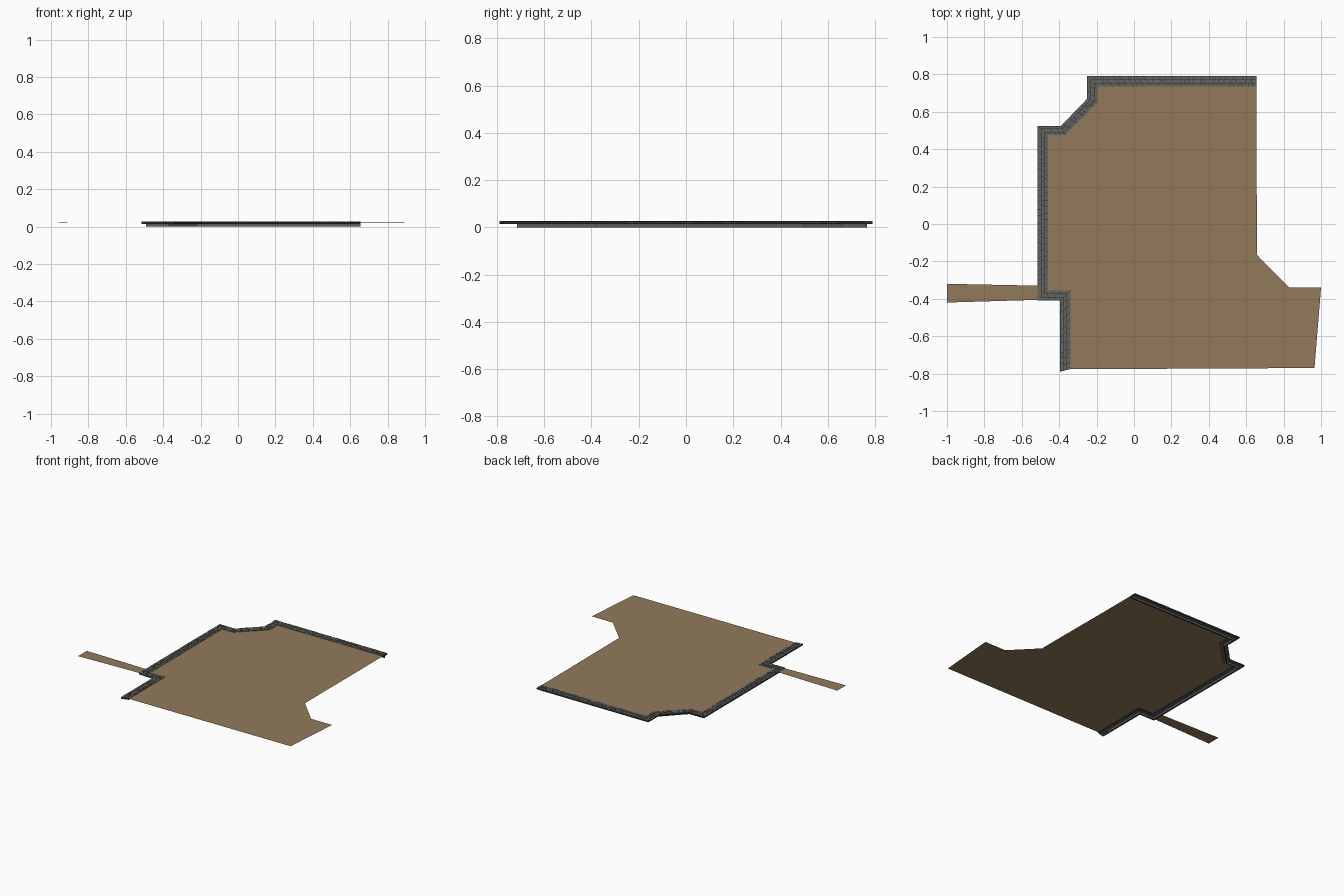
import bpy, bmesh, math, random
from mathutils import Vector

if "Cube" in bpy.data.objects:
    bpy.data.objects.remove(bpy.data.objects["Cube"])

random.seed(4)


def material(name, rgb):
    m = bpy.data.materials.new(name)
    m.diffuse_color = (*rgb, 1)
    m.use_nodes = True
    m.node_tree.nodes["Principled BSDF"].inputs["Base Color"].default_value = m.diffuse_color
    return m


DIRT = material("packed dirt", (0.29, 0.195, 0.105))
STONE = material("grey stone", (0.125, 0.13, 0.12))
GAP = material("dark joint", (0.025, 0.025, 0.027))
WALL = material("wall grey", (0.115, 0.105, 0.11))


def finish(name, bm, *mats):
    me = bpy.data.meshes.new(name)
    bm.to_mesh(me)
    bm.free()
    for m in mats:
        me.materials.append(m)
    ob = bpy.data.objects.new(name, me)
    bpy.context.collection.objects.link(ob)
    return ob


def prism(bm, corners, z0, z1, mat=0, bottom_mat=0):
    """Box on four plan corners."""
    lo = [bm.verts.new((p.x, p.y, z0)) for p in corners]
    hi = [bm.verts.new((p.x, p.y, z1)) for p in corners]
    bm.faces.new(lo[::-1]).material_index = bottom_mat
    bm.faces.new(hi).material_index = mat
    for i in range(4):
        j = (i + 1) % 4
        bm.faces.new((lo[i], lo[j], hi[j], hi[i])).material_index = mat


def sheet(name, outline, step=0.15):
    """Gently uneven ground sheet."""
    bm = bmesh.new()
    f = bm.faces.new([bm.verts.new((x, y, 0)) for x, y in outline])
    f.normal_update()
    if f.normal.z < 0:
        f.normal_flip()
    bmesh.ops.triangulate(bm, faces=bm.faces[:])
    for axis in (Vector((1, 0, 0)), Vector((0, 1, 0))):
        for i in range(-6, 7):
            bmesh.ops.bisect_plane(bm, geom=bm.verts[:] + bm.edges[:] + bm.faces[:],
                                   plane_co=axis * i * step, plane_no=axis)
    for v in bm.verts:
        v.co.z = 0.0235 + 0.0008 * math.sin(7 * v.co.x + 3) * math.cos(6 * v.co.y)
    for f in bm.faces:
        f.smooth = True
    return finish(name, bm, DIRT)


# Plan lines of the stone kerb
outer = [(0.655, 0.79), (-0.25, 0.79), (-0.25, 0.67), (-0.39, 0.525),
         (-0.515, 0.525), (-0.515, -0.41), (-0.395, -0.41), (-0.395, -0.79)]
inner = [(0.655, 0.735), (-0.195, 0.735), (-0.195, 0.65), (-0.37, 0.475),
         (-0.46, 0.475), (-0.46, -0.355), (-0.34, -0.355), (-0.34, -0.775)]
outer = [Vector(p) for p in outer]
inner = [Vector(p) for p in inner]

# Ground, tucked slightly under the kerb
edge = [tuple(i.lerp(o, 0.1)) for o, i in zip(outer, inner)]
sheet("dirt_ground", edge + [(0.965, -0.77), (1.0, -0.34), (0.83, -0.34), (0.657, -0.165)])
sheet("dirt_path", [(-1.0, -0.32), (-0.5, -0.33), (-0.5, -0.405), (-1.0, -0.42)])

# Kerb bed and the stones on it
bed, stones = bmesh.new(), bmesh.new()
ROWS, JOINT = 3, 0.0028
for k in range(len(outer) - 1):
    a, b, c, d = outer[k], outer[k + 1], inner[k + 1], inner[k]
    prism(bed, (a, b, c, d), 0.015, 0.0235, 0, 1)

    def at(u, v):
        return a.lerp(b, u).lerp(d.lerp(c, u), v)

    length = (b - a).length
    ju, jv = JOINT / length / 2, JOINT / 0.055 / 2
    for r in range(ROWS):
        u = 0.0
        while u < 1:
            e = u + random.uniform(0.018, 0.05) / length
            if e > 1 - 0.015 / length:
                e = 1.0
            v0, v1 = r / ROWS + jv, (r + 1) / ROWS - jv
            if r == 0:
                v0 = 0.0
            if r == ROWS - 1:
                v1 = 1.0
            prism(stones, (at(u + ju, v0), at(e - ju, v0), at(e - ju, v1), at(u + ju, v1)),
                  0.021, random.uniform(0.0255, 0.0275))
            u = e
for bm in (bed, stones):
    bmesh.ops.recalc_face_normals(bm, faces=bm.faces[:])
finish("kerb_bed", bed, GAP, WALL)
finish("kerb_stones", stones, STONE)

# Thin retaining wall under the kerb, set back from its outer edge
wall = bmesh.new()
near = [o.lerp(i, 0.44) for o, i in zip(outer, inner)]
far = [o.lerp(i, 0.54) for o, i in zip(outer, inner)]
near[-1].y = far[-1].y = -0.715
for k in range(len(near) - 1):
    prism(wall, (near[k], near[k + 1], far[k + 1], far[k]), 0.0, 0.016)
bmesh.ops.recalc_face_normals(wall, faces=wall.faces[:])
finish("retaining_wall", wall, WALL)
